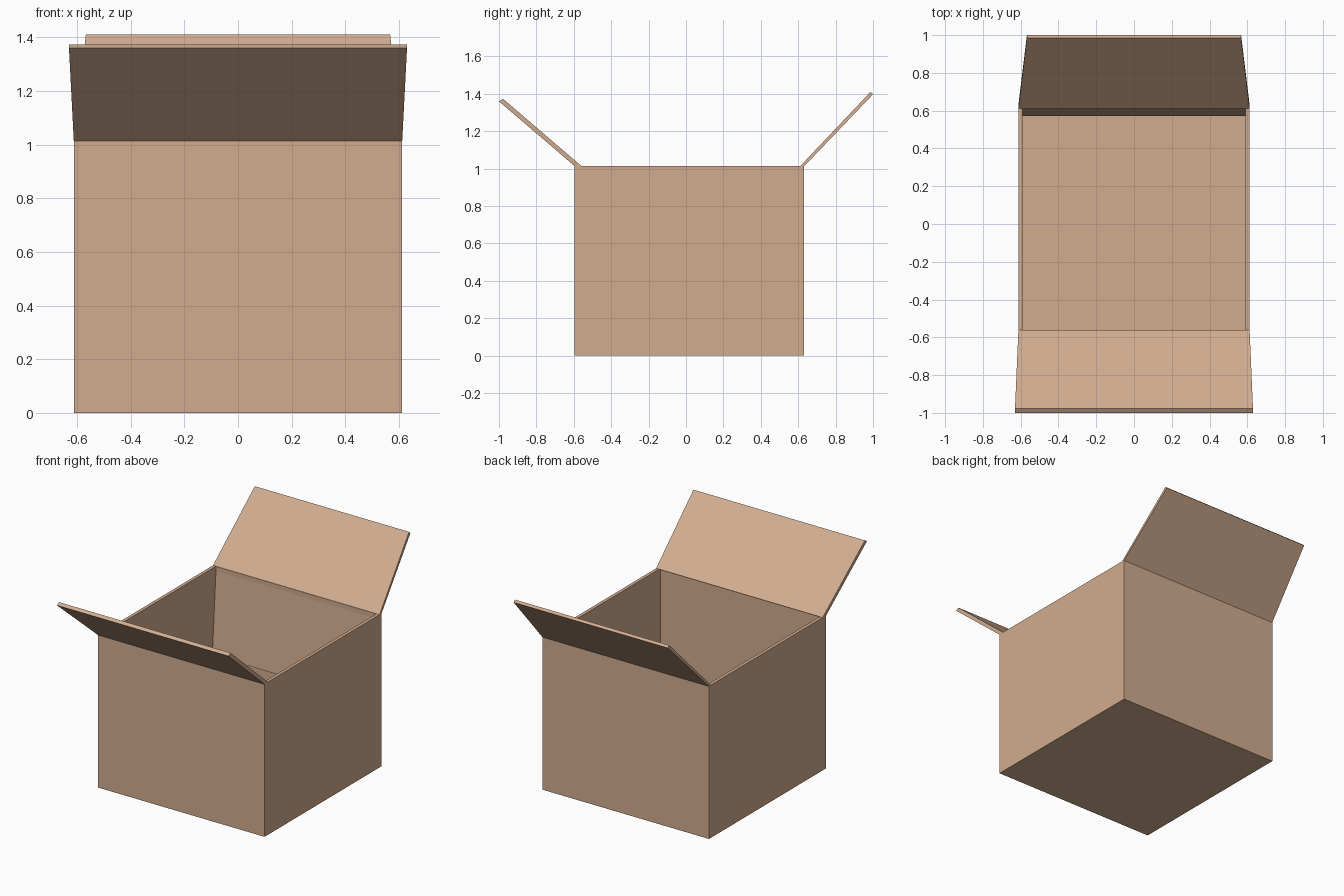
import bpy

if "Cube" in bpy.data.objects:
    bpy.data.objects.remove(bpy.data.objects["Cube"])

# One cardboard colour for everything
card = bpy.data.materials.new("cardboard brown")
card.diffuse_color = (0.64, 0.415, 0.28, 1)
card.use_nodes = True
card.node_tree.nodes["Principled BSDF"].inputs["Base Color"].default_value = card.diffuse_color


def make(name, verts, faces):
    me = bpy.data.meshes.new(name)
    me.from_pydata(verts, [], faces)
    me.materials.append(card)
    ob = bpy.data.objects.new(name, me)
    bpy.context.collection.objects.link(ob)
    return ob


def plate(name, profile, widths):
    """Four-point side profile (y, z) spread across x, half width per point."""
    verts = [(s * w, y, z) for s in (-1, 1) for (y, z), w in zip(profile, widths)]
    faces = [(3, 2, 1, 0), (4, 5, 6, 7)]
    faces += [(i, (i + 1) % 4, (i + 1) % 4 + 4, i + 4) for i in range(4)]
    ob = make(name, verts, faces)
    # consistent outward normals
    import bmesh
    bm = bmesh.new()
    bm.from_mesh(ob.data)
    bmesh.ops.recalc_face_normals(bm, faces=bm.faces)
    bm.to_mesh(ob.data)
    bm.free()
    return ob


# Open box shell: outer rings bottom/top, then inner rings top/floor
X, Y0, Y1, H, T = 0.612, -0.595, 0.632, 1.015, 0.022


def ring(inset, z):
    x, a, b = X - inset, Y0 + inset, Y1 - inset
    return [(-x, a, z), (x, a, z), (x, b, z), (-x, b, z)]


verts = ring(0, 0) + ring(0, H) + ring(T, H) + ring(T, T)
faces = [(3, 2, 1, 0), (12, 13, 14, 15)]
for r in (0, 4, 8):
    faces += [(r + i, r + (i + 1) % 4, r + 4 + (i + 1) % 4, r + 4 + i) for i in range(4)]
make("box_body", verts, faces)

# Front flap, flaring slightly towards its tip
plate("front_flap",
      [(-0.595, 1.013), (-1.0, 1.36), (-0.978, 1.373), (-0.56, 1.015)],
      [0.612, 0.63, 0.63, 0.612])

# Back flap, narrowing towards its tip
plate("back_flap",
      [(0.632, 1.013), (1.0, 1.397), (0.986, 1.41), (0.612, 1.015)],
      [0.612, 0.567, 0.567, 0.612])

# Inner flap folded down against the back wall
plate("inner_flap",
      [(0.612, 1.012), (0.572, 0.44), (0.59, 0.44), (0.625, 1.012)],
      [0.589] * 4)
